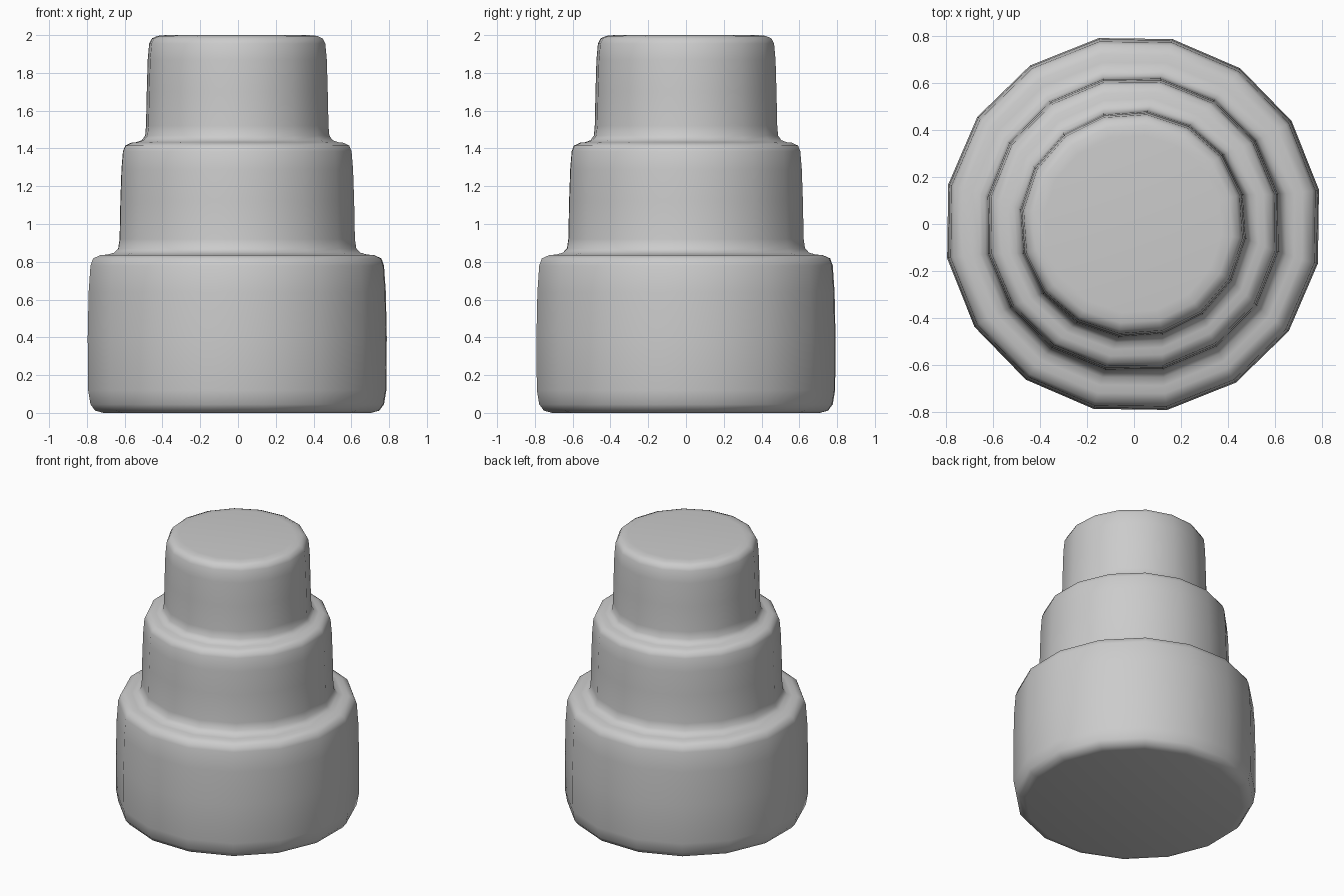
import bpy
import bmesh
from math import cos, sin, radians, pi

SIDES = 16

# Profile as (radius, height, twist in degrees), bottom centre to top centre
profile = [
    (0.72, 0.0, -0.8), (0.765, 0.012, -0.8), (0.79, 0.045, -0.8), (0.803, 0.12, -0.8),
    (0.805, 0.40, -0.8), (0.80, 0.64, -0.8), (0.79, 0.78, -0.8), (0.776, 0.818, -0.8),
    (0.735, 0.836, -0.6), (0.70, 0.838, -0.4), (0.665, 0.848, 0), (0.642, 0.87, 0.4),
    (0.634, 0.92, 0.5), (0.63, 1.12, 0.5), (0.624, 1.29, 0.5), (0.616, 1.385, 0.5),
    (0.603, 1.415, 0.8), (0.57, 1.43, 1.5), (0.54, 1.433, 2.2), (0.51, 1.444, 3),
    (0.492, 1.468, 3.5), (0.487, 1.52, 4), (0.483, 1.70, 4), (0.478, 1.87, 4),
    (0.47, 1.955, 4), (0.455, 1.983, 4), (0.425, 1.996, 4), (0.38, 2.0, 4),
]

bm = bmesh.new()

# One ring of vertices per profile point
rings = []
for r, z, twist in profile:
    start = pi / SIDES + radians(twist)
    rings.append([bm.verts.new((r * cos(start + 2 * pi * i / SIDES) - 0.004,
                                r * sin(start + 2 * pi * i / SIDES), z))
                  for i in range(SIDES)])

# Walls between neighbouring rings
for low, high in zip(rings, rings[1:]):
    for i in range(SIDES):
        j = (i + 1) % SIDES
        bm.faces.new((low[i], low[j], high[j], high[i]))

# Flat bottom and top
bm.faces.new(rings[0][::-1])
bm.faces.new(rings[-1])
for f in bm.faces:
    f.smooth = True

mesh = bpy.data.meshes.new("three_tier_body")
bm.to_mesh(mesh)
bm.free()
body = bpy.data.objects.new("three_tier_body", mesh)
bpy.context.collection.objects.link(body)
